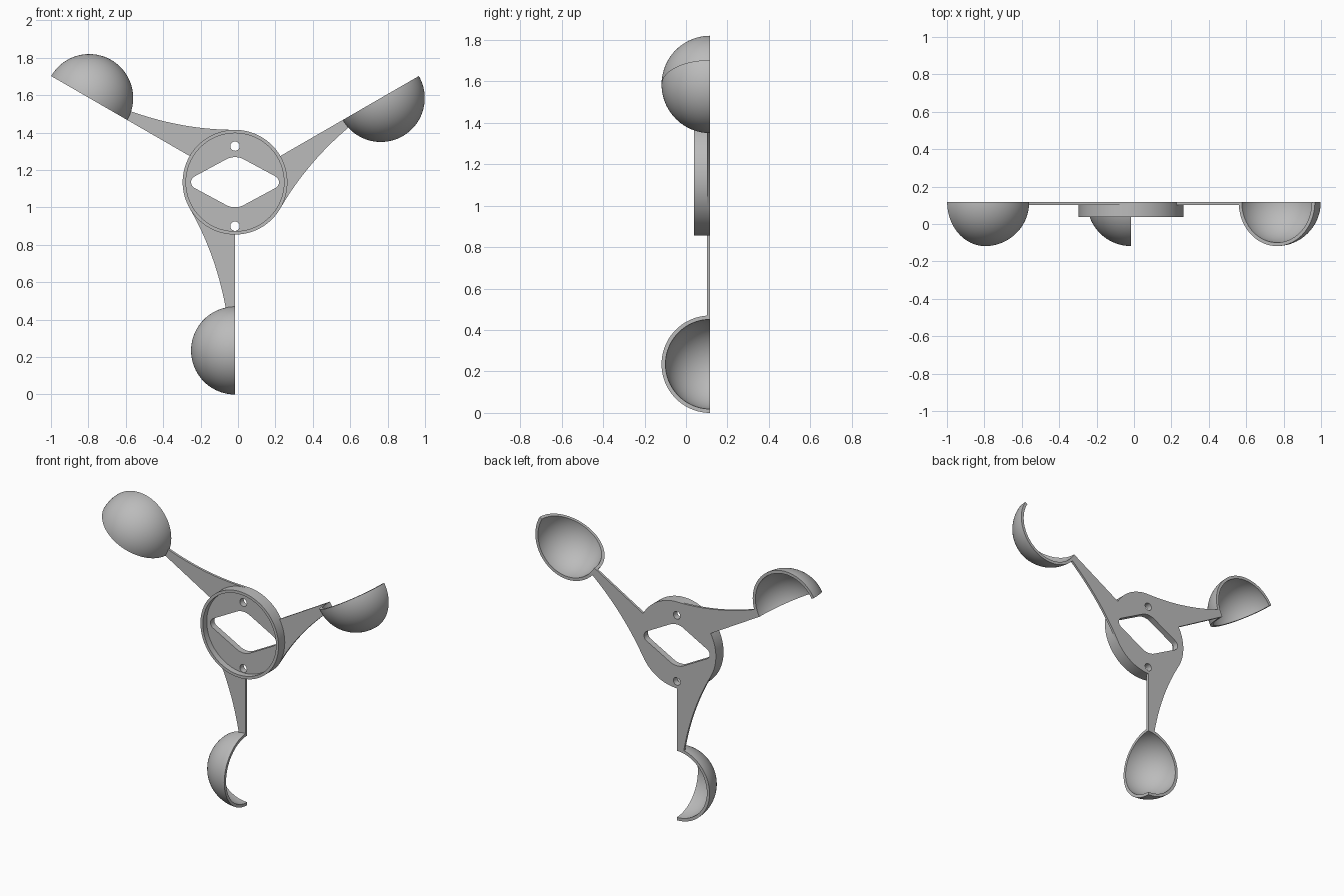
import bpy, bmesh, math
from math import sin, cos, pi, radians
from mathutils import Matrix, Vector

cube = bpy.data.objects.get("Cube")
if cube:
    bpy.data.objects.remove(cube, do_unlink=True)

HUB = Vector((-0.016, 0, 1.135))   # hub axis position
BACK, FRONT, FLOOR = 0.117, 0.038, 0.077
HUB_R, RECESS_R = 0.28, 0.262
ARM_T = 0.015
CUP_R, CUP_IN, CUP_DIST = 0.235, 0.216, 0.9

grey = bpy.data.materials.new("light_grey")
grey.use_nodes = True
COLOR = (0.5, 0.5, 0.5, 1)
grey.diffuse_color = COLOR
grey.node_tree.nodes["Principled BSDF"].inputs["Base Color"].default_value = COLOR


def finish(bm, name, turn=0.0):
    """Turn the mesh round the hub axis and make an object of it."""
    bmesh.ops.remove_doubles(bm, verts=bm.verts, dist=1e-5)
    bmesh.ops.recalc_face_normals(bm, faces=bm.faces)
    bm.transform(Matrix.Translation(HUB) @ Matrix.Rotation(turn, 4, 'Y'))
    mesh = bpy.data.meshes.new(name)
    bm.to_mesh(mesh)
    bm.free()
    mesh.materials.append(grey)
    obj = bpy.data.objects.new(name, mesh)
    bpy.context.collection.objects.link(obj)
    return obj


def activate(obj):
    bpy.ops.object.select_all(action='DESELECT')
    obj.select_set(True)
    bpy.context.view_layer.objects.active = obj


def smooth(obj):
    activate(obj)
    bpy.ops.object.shade_smooth_by_angle(angle=radians(30))


def prism(outline, y0, y1, name, turn=0.0):
    """Extrude an (x, z) outline from y0 to y1."""
    bm = bmesh.new()
    face = bm.faces.new([bm.verts.new((x, y0, z)) for x, z in outline])
    new = bmesh.ops.extrude_face_region(bm, geom=[face])["geom"]
    bmesh.ops.translate(bm, vec=(0, y1 - y0, 0),
                        verts=[v for v in new if isinstance(v, bmesh.types.BMVert)])
    return finish(bm, name, turn)


def circle(r, n, z=0.0):
    return [(r * cos(2 * pi * i / n), z + r * sin(2 * pi * i / n)) for i in range(n)]


def slot_outline():
    """Rounded diamond: small arcs at the sides, wide arcs above and below."""
    side_r, side_x, top_r, top_z, turn = 0.035, 0.2, 0.1, 0.034, 61
    arcs = [(side_x, 0, side_r, -turn, turn), (0, top_z, top_r, turn, 180 - turn),
            (-side_x, 0, side_r, 180 - turn, 180 + turn),
            (0, -top_z, top_r, 180 + turn, 360 - turn)]
    pts = []
    for x, z, r, a0, a1 in arcs:
        for i in range(13):
            a = radians(a0 + (a1 - a0) * i / 12)
            pts.append((x + r * cos(a), z + r * sin(a)))
    return pts


# Hub: disc with a front recess, a slot and two screw holes
hub = prism(circle(HUB_R, 96), FRONT, BACK, "hub")
cutters = [prism(circle(RECESS_R, 96), FRONT - 0.1, FLOOR, "recess_cutter"),
           prism(slot_outline(), FRONT - 0.2, BACK + 0.1, "slot_cutter")]
for z in (0.193, -0.235):
    cutters.append(prism(circle(0.025, 32, z), FRONT - 0.2, BACK + 0.1, "hole_cutter"))
for cutter in cutters:
    mod = hub.modifiers.new("cut", 'BOOLEAN')
    mod.operation = 'DIFFERENCE'
    mod.solver = 'EXACT'
    mod.object = cutter
    activate(hub)
    bpy.ops.object.modifier_apply(modifier=mod.name)
    bpy.data.objects.remove(cutter, do_unlink=True)
smooth(hub)


def arm_outline():
    """Straight trailing edge, curved leading edge tangent to the hub."""
    pts = []
    for i in range(13):                      # arc just inside the hub rim
        a = radians(270 - 60 * i / 12)
        pts.append(((HUB_R - 0.003) * cos(a), (HUB_R - 0.003) * sin(a)))
    a = radians(210)
    start = Vector((HUB_R * cos(a), HUB_R * sin(a)))
    bend = start + Vector((-sin(a), cos(a))) * 0.28
    end = Vector((-0.05, -0.672))
    for i in range(25):                      # leading edge
        t = i / 24
        pts.append(tuple(start * (1 - t) ** 2 + bend * 2 * t * (1 - t) + end * t ** 2))
    pts.append((0, end.y))
    return pts


def cup(name, turn):
    """Quarter of a hollow sphere, open at the back and at the arm's straight side."""
    bm = bmesh.new()
    n, m = 48, 24

    def grid(r):
        return [[bm.verts.new((-r * sin(pi * j / n) * sin(pi / 2 * i / m),
                               BACK - r * sin(pi * j / n) * cos(pi / 2 * i / m),
                               r * cos(pi * j / n) - CUP_DIST))
                 for j in range(n + 1)] for i in range(m + 1)]

    outer, inner = grid(CUP_R), grid(CUP_IN)
    strips = [(g[i], g[i + 1]) for g in (outer, inner) for i in range(m)]
    strips += [(outer[i], inner[i]) for i in (0, m)]      # flat rims
    for a, b in strips:
        for j in range(n):
            bm.faces.new((a[j], a[j + 1], b[j + 1], b[j]))
    return finish(bm, name, turn)


# Three arms, each carrying a cup
for k, place in enumerate(("lower", "right", "left")):
    turn = radians(120 * k)
    smooth(prism(arm_outline(), BACK - ARM_T, BACK, place + "_arm", turn))
    smooth(cup(place + "_cup", turn))
